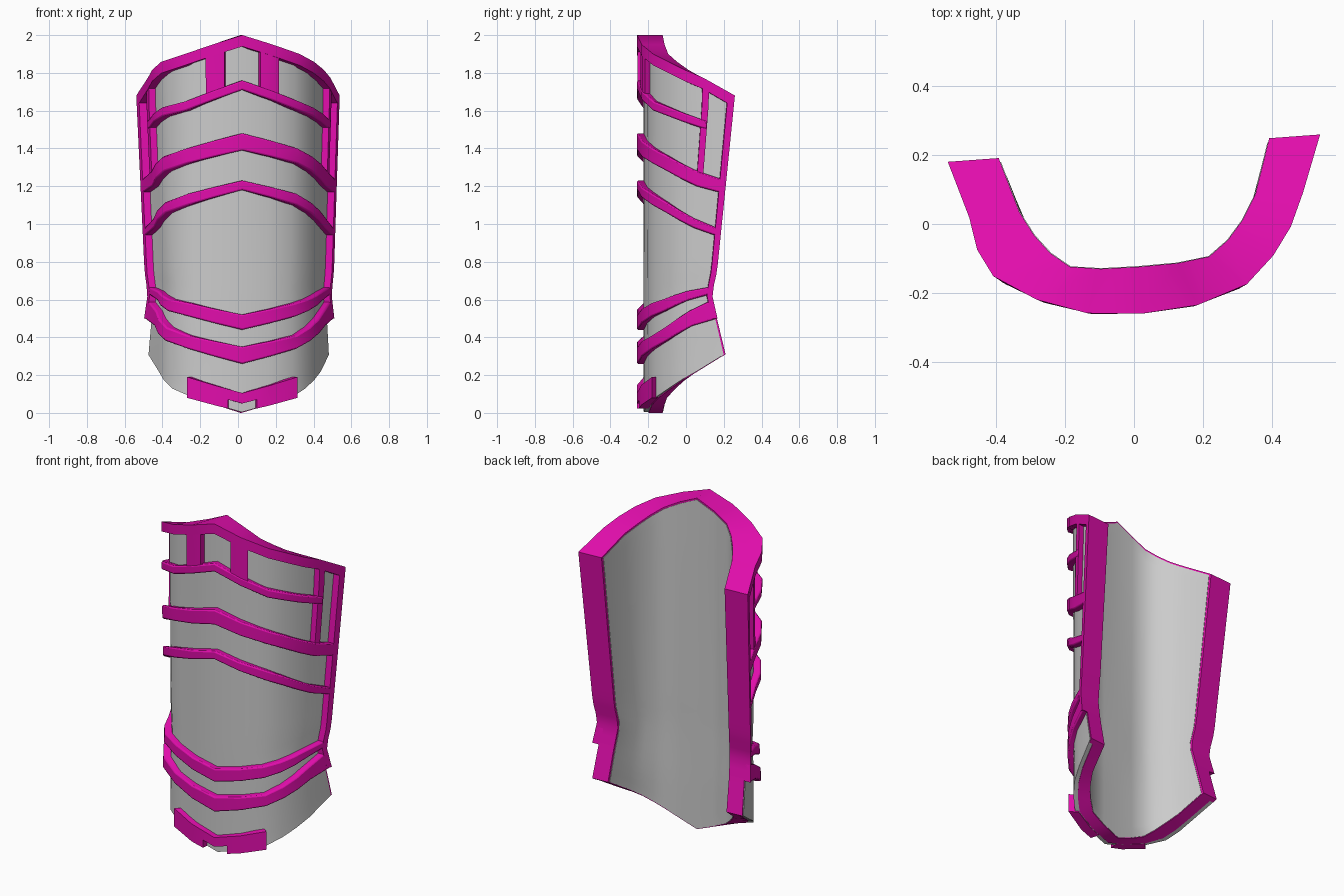
import bpy, bmesh, math

if "Cube" in bpy.data.objects:
    bpy.data.objects.remove(bpy.data.objects["Cube"])

# Half cross-sections, centre to back edge: outer face and inner face
OUTER = [(0, -.26), (.16, -.247), (.305, -.197), (.385, -.12), (.44, -.04), (.48, .055), (.54, .22)]
INNER = [(0, -.122), (.11, -.12), (.20, -.108), (.255, -.065), (.30, -.01), (.34, .06), (.39, .22)]
# Extra fullness of the left outer face at each station
LEFT_BULGE = [(0, 0), (2, 0), (3, .042), (4, .03), (5, .008), (6, 0)]
# Width and back-edge shift along the height (the plate pinches near the bottom)
WIDTH = [(0, .52), (.31, .52), (.5, .505), (.63, .488), (.75, .503), (1.68, .54), (2, .54)]
SHIFT = [(0, -.05), (.31, -.045), (.5, -.09), (.63, -.118), (.75, -.092), (1.68, 0), (2, 0)]
TURN = math.radians(4.2)


def interp(table, t):
    for (a, va), (b, vb) in zip(table, table[1:]):
        if t <= b:
            return va + (vb - va) * max(0, (t - a) / (b - a))
    return table[-1][1]


def along(vals, s):
    return interp(list(zip((0, 2, 5, 6), vals)), abs(s))


def surface(s, z, f):
    """s: station across the plate (-6..6), f: 0 outer skin .. 1 inner skin"""
    a = abs(s)
    i = min(int(a), 5)
    t = a - i
    p = [sum(w * prof[j][k] for prof, u in ((OUTER, 1 - f), (INNER, f))
             for j, w in ((i, (1 - t) * u), (i + 1, t * u))) for k in (0, 1)]
    if s < 0:
        p[0] += interp(LEFT_BULGE, a) * (1 - f)
    x = math.copysign(p[0], s) * interp(WIDTH, z) / .54
    y = p[1] + interp(SHIFT, z) * (a / 6) ** 2
    c, n = math.cos(TURN), math.sin(TURN)
    return (x * c - y * n + .016 - .012 * (1 - a / 6), x * n + y * c, z)


magenta = bpy.data.materials.new("magenta")
magenta.diffuse_color = (.75, .004, .41, 1)
magenta.use_nodes = True
magenta.node_tree.nodes["Principled BSDF"].inputs["Base Color"].default_value = magenta.diffuse_color


def block(name, s0, s1, lo, hi, f0, f1, rows=1, mat=magenta, bevel=0):
    """Solid slab that follows the curved plate between two edge lines"""
    ss = [s0] + [k for k in range(-6, 7) if s0 < k < s1] + [s1]
    bm = bmesh.new()
    grid = []
    for f in (f0, f1):
        layer = []
        for s in ss:
            a, b = along(lo, s), along(hi, s)
            layer.append([bm.verts.new(surface(s, a + (b - a) * r / rows, f)) for r in range(rows + 1)])
        grid.append(layer)
    o, n = grid
    m = len(ss) - 1
    for i in range(m):
        for r in range(rows):
            for g in grid:
                bm.faces.new((g[i][r], g[i + 1][r], g[i + 1][r + 1], g[i][r + 1]))
        for r in (0, rows):
            bm.faces.new((o[i][r], o[i + 1][r], n[i + 1][r], n[i][r]))
    for i in (0, m):
        for r in range(rows):
            bm.faces.new((o[i][r], o[i][r + 1], n[i][r + 1], n[i][r]))
    bmesh.ops.recalc_face_normals(bm, faces=bm.faces)
    me = bpy.data.meshes.new(name)
    bm.to_mesh(me)
    bm.free()
    ob = bpy.data.objects.new(name, me)
    bpy.context.collection.objects.link(ob)
    if mat:
        me.materials.append(mat)
    bpy.ops.object.select_all(action='DESELECT')
    ob.select_set(True)
    bpy.context.view_layer.objects.active = ob
    bpy.ops.object.shade_smooth_by_angle(angle=math.radians(45))
    if bevel:
        mod = ob.modifiers.new("rounded_edges", 'BEVEL')
        mod.width, mod.segments = bevel, 2
        mod.limit_method, mod.angle_limit = 'ANGLE', math.radians(55)
    return ob


def shifted(vals, d):
    return [v + d for v in vals]


# Edge lines are heights at centre, crease, corner and back edge
TOP = (2.0, 1.9, 1.775, 1.68)
BOTTOM = (0, .08, .215, .31)

# Grey curved plate
block("plate", -5.93, 5.93, shifted(BOTTOM, .004), shifted(TOP, -.01), .26, 1, 28, None)

# Top rim and bottom rim
block("top_rim", -6, 6, shifted(TOP, -.06), TOP, 0, .985)
block("bottom_rim", -6, 6, BOTTOM, shifted(BOTTOM, .02), .45, .985)

# Chevron bands: lower and upper edge lines
bands = {
    "upper_band": (5.2, (1.71, 1.60, 1.51, 1.47), (1.76, 1.65, 1.555, 1.51)),
    "chest_band": (6, (1.39, 1.32, 1.20, 1.16), (1.48, 1.40, 1.28, 1.23)),
    "middle_band": (6, (1.18, 1.10, .98, .93), (1.23, 1.16, 1.03, .97)),
    "lower_band": (6, (.44, .51, .595, .63), (.52, .58, .645, .67)),
    "ankle_band": (6, (.26, .34, .46, .50), (.35, .41, .54, .60)),
}
for name, (end, lo, hi) in bands.items():
    block(name, -end, end, lo, hi, 0, .4, bevel=.008)

# Centre of the bottom guard, with a notch beneath it
block("guard_centre", -.5, .5, (.05, .13, .2, .3), (.105, .19, .3, .4), 0, .4)

# Mirrored parts
for side, k in (("right", 1), ("left", -1)):
    def pair(name, a, b, *args):
        block(side + "_" + name, min(a * k, b * k), max(a * k, b * k), *args)
    pair("edge_rim", 5.78, 6, (.5,) * 4, shifted(TOP, -.02), 0, .985, 20)
    pair("lower_edge_rim", 5.85, 6, BOTTOM, (.51,) * 4, .29, .985, 5)
    pair("top_post", .6, 1.25, (1.72, 1.61, 1.5, 1.4), (1.96, 1.86, 1.76, 1.65), .02, .4)
    pair("side_post", 4.98, 5.2, (1.22,) * 4, shifted(TOP, -.02), .02, .4, 4)
    pair("guard", .5, 2, (.004, .08, .2, .3), (.105, .19, .3, .4), 0, .4)
